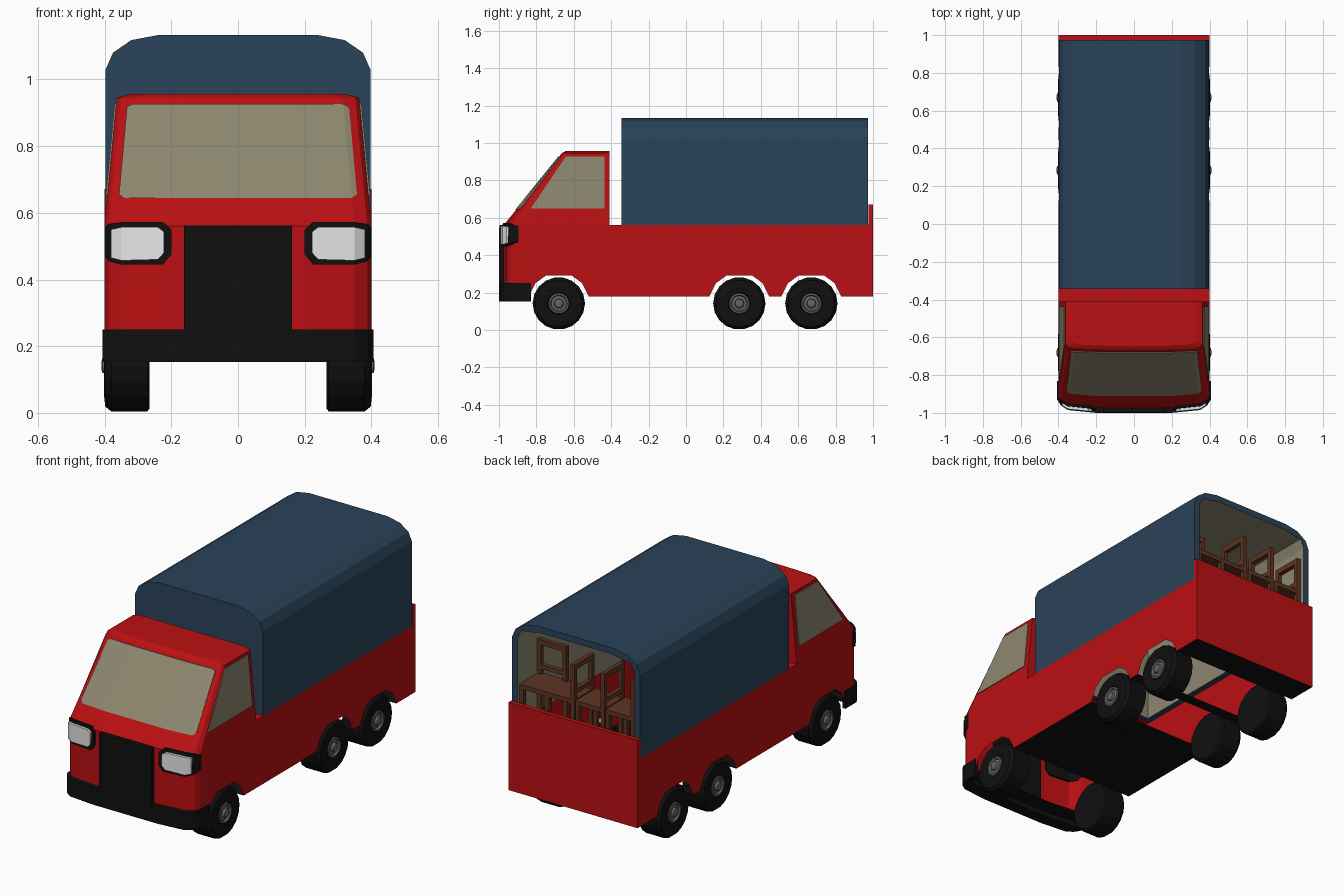
import bpy, bmesh, math
from mathutils import Vector

if "Cube" in bpy.data.objects:
    bpy.data.objects.remove(bpy.data.objects["Cube"])


def material(name, rgb):
    m = bpy.data.materials.new(name)
    m.diffuse_color = (*rgb, 1)
    m.use_nodes = True
    m.node_tree.nodes["Principled BSDF"].inputs["Base Color"].default_value = m.diffuse_color
    return m


RED = material("red paint", (0.50, 0.005, 0.006))
BLUE = material("blue canvas", (0.023, 0.056, 0.10))
TAN = material("tan glass and lining", (0.27, 0.245, 0.16))
BLACK = material("black", (0.005, 0.005, 0.005))
WHITE = material("lamp white", (0.8, 0.8, 0.8))
GREY = material("hub grey", (0.13, 0.13, 0.125))
BROWN = material("brown wood", (0.11, 0.034, 0.016))


def finish(name, bm, mats):
    me = bpy.data.meshes.new(name)
    bm.to_mesh(me)
    bm.free()
    for m in mats:
        me.materials.append(m)
    ob = bpy.data.objects.new(name, me)
    bpy.context.collection.objects.link(ob)
    return ob


def loft(name, rings, mats, rule=None):
    """Skin closed rings, cap the ends; rule gives a material index or None to delete."""
    bm = bmesh.new()
    vs = [[bm.verts.new(p) for p in r] for r in rings]
    n = len(vs[0])
    for a, b in zip(vs, vs[1:]):
        for i in range(n):
            j = (i + 1) % n
            bm.faces.new((a[i], a[j], b[j], b[i]))
    bm.faces.new(vs[0])
    bm.faces.new(vs[-1])
    bmesh.ops.recalc_face_normals(bm, faces=bm.faces)
    bm.normal_update()
    if rule:
        dead = []
        for f in bm.faces:
            k = rule(f.calc_center_median(), f.normal)
            if k is None:
                dead.append(f)
            else:
                f.material_index = k
        bmesh.ops.delete(bm, geom=dead, context='FACES')
    return finish(name, bm, mats)


def box(name, lo, hi, mats, rule=None):
    rings = [[(x, lo[1], lo[2]), (x, hi[1], lo[2]), (x, hi[1], hi[2]), (x, lo[1], hi[2])]
             for x in (lo[0], hi[0])]
    return loft(name, rings, mats, rule)


# Curved nose: cab half width by height, and the front surface as y(x, z)
EDGE = [(0, 0.07), (0.012, 0.04), (0.05, 0.015), (0.2, 0)]


def half_width(z):
    return 0.40 - max(0, z - 0.56) * 0.095


def nose(x, z):
    k = max(0, z - 0.56)
    e = min(max(half_width(z) - abs(x), 0), 0.2)
    for (e0, o0), (e1, o1) in zip(EDGE, EDGE[1:]):
        if e <= e1:
            off = o0 + (o1 - o0) * (e - e0) / (e1 - e0)
            break
    return -0.975 + 0.808 * k + off * (1 - 1.5 * k)


def stations(w):
    half = [w - e for e, _ in EDGE]
    return [-x for x in half] + half[::-1]


def nose_plate(name, cols, mat, front, back):
    """Plate following the nose; columns are (x low, z low, x high, z high)."""
    rings = [[(a, nose(a, b) - front, b), (c, nose(c, d) - front, d),
              (c, nose(c, d) + back, d), (a, nose(a, b) + back, b)] for a, b, c, d in cols]
    return loft(name, rings, [mat])


# Lower body: side outline with three wheel arches, hollow inside
AXLES = (-0.68, 0.285, 0.67)
under = [(0.975, 0.56), (0.975, 0.18)]
for c in reversed(AXLES):
    under += [(c + d, z) for d, z in ((0.16, 0.18), (0.125, 0.25), (0.07, 0.29),
                                      (-0.07, 0.29), (-0.125, 0.25), (-0.16, 0.18))]


def body_rule(c, n):
    if abs(n.x) > 0.99 or (n.y < -0.1 and c.y < -0.86):
        return 0
    if c.z > 0.55:
        return 0 if -0.42 < c.y < -0.34 else None
    return 1 if c.z < 0.185 else None


rings = []
for x in stations(0.40):
    pts = [(nose(x, 0.18), 0.18), (nose(x, 0.56), 0.56), (-0.41, 0.56), (-0.34, 0.56)] + under
    rings.append([(x, y, z) for y, z in pts])
loft("lower_body", rings, [RED, BLACK], body_rule)
box("tailgate", (-0.40, 0.975, 0.18), (0.40, 1.0, 0.672), [RED, BLACK],
    lambda c, n: 1 if n.z < -0.9 else 0)

# Cab
rings = []
for z, shrink in ((0.56, 1), (0.945, 1), (0.956, 0.9)):
    w = half_width(z)
    front = [(x * shrink, nose(x, z) + (1 - shrink) * 0.1, z) for x in stations(w)]
    rings.append([(-w * shrink, -0.41, z)] + front + [(w * shrink, -0.41, z)])
loft("cab", rings, [RED], lambda c, n: None if n.z < -0.9 else 0)

# Windows
cols = [(0.357, 0.655, 0.333, 0.918), (0.342, 0.645, 0.316, 0.927), (0.192, 0.645, 0.165, 0.927)]
cols = [(-a, b, -c, d) for a, b, c, d in cols] + cols[::-1]
nose_plate("windscreen", cols, TAN, 0.005, 0.003)
pane = [(-0.83, 0.65), (-0.642, 0.928), (-0.437, 0.928), (-0.437, 0.65)]
for s, side in ((1, "right"), (-1, "left")):
    loft(side + "_window", [[(s * (half_width(z) + o), y, z) for y, z in pane]
                            for o in (-0.003, 0.005)], [TAN])

# Grille, headlights and bumper
nose_plate("grille", [(x, 0.24, x, 0.562) for x in (-0.162, 0.162)], BLACK, 0.025, 0.01)
for s, side in ((1, "right"), (-1, "left")):
    frame = [(0.2, 0.475, 0.55), (0.225, 0.445, 0.572), (0.35, 0.445, 0.572),
             (0.388, 0.455, 0.567), (0.401, 0.47, 0.555)]
    lamp = [(0.222, 0.48, 0.543), (0.24, 0.46, 0.557), (0.35, 0.457, 0.557), (0.381, 0.465, 0.55)]
    nose_plate(side + "_headlight_frame", [(s * x, a, s * x, b) for x, a, b in frame], BLACK, 0.014, 0.01)
    nose_plate(side + "_headlight", [(s * x, a, s * x, b) for x, a, b in lamp], WHITE, 0.02, 0.0)
half = [(0.407, -0.83), (0.389, -0.83), (0.388, -0.88), (0.35, -0.91), (0.2, -0.93)]
rings = []
for x, back in [(-x, b) for x, b in half] + half[::-1]:
    f = nose(x, 0.2) - 0.025
    rings.append([(x, f, 0.152), (x, f, 0.25), (x, back, 0.25), (x, back, 0.152)])
loft("front_bumper", rings, [BLACK])

# Canopy: arched shell, blue outside and tan lining inside, open at the back and below
def arch(y, t):
    r = [(0.397 - t, 0.555), (0.397 - t, 1.03), (0.375 - t, 1.08),
         (0.32 - t * 0.7, 1.118 - t), (0.24 - t * 0.4, 1.133 - t)]
    return [Vector((-x, y, z)) for x, z in r] + [Vector((x, y, z)) for x, z in r[::-1]]


bm = bmesh.new()
shell = [[bm.verts.new(p) for p in arch(y, t)]
         for y, t in ((-0.345, 0), (0.974, 0), (0.974, 0.035), (-0.315, 0.035))]
for k in range(3):
    a, b = shell[k], shell[k + 1]
    for i in range(len(a) - 1):
        bm.faces.new((a[i], a[i + 1], b[i + 1], b[i])).material_index = 1 if k == 2 else 0
bm.faces.new(shell[0])
bm.faces.new(shell[3]).material_index = 1
for i in (0, -1):
    bm.faces.new([r[i] for r in shell])
bm.faces.new((shell[0][0], shell[0][-1], shell[3][-1], shell[3][0]))
bmesh.ops.recalc_face_normals(bm, faces=bm.faces)
finish("canopy", bm, [BLUE, TAN])

# Wheels: lathed tyre and hub on both sides of each axle
TYRE = ((0.265, 0.13), (0.272, 0.14), (0.38, 0.14), (0.398, 0.125), (0.402, 0.09),
        (0.398, 0.06), (0.385, 0.055))
HUB = ((0.38, 0.056), (0.4, 0.055), (0.402, 0.046), (0.392, 0.04), (0.395, 0.026),
       (0.407, 0.022), (0.41, 0.01))


def lathe(name, prof, s, y, mat):
    n = 18
    loft(name, [[(s * x, y + r * math.cos(i * math.tau / n), 0.142 + r * math.sin(i * math.tau / n))
                 for i in range(n)] for x, r in prof], [mat])


for y, place in zip(AXLES, ("front", "middle", "rear")):
    for s, side in ((1, "right"), (-1, "left")):
        lathe(f"{place}_{side}_tyre", TYRE, s, y, BLACK)
        lathe(f"{place}_{side}_hub", HUB, s, y, GREY)


# Wooden chairs inside the back: seat, four legs and an open back frame
def chair(name, cx, cy, angle):
    h, t = 0.09, 0.024
    parts = [((-h, -h, 0.745), (h, h, 0.77)),
             ((-h, -h + t, 0.935), (-h + t, h - t, 0.965)),
             ((-h, -h + t, 0.80), (-h + t, h - t, 0.825))]
    for y in (-h, h - t):
        parts.append(((-h, y, 0.77), (-h + t, y + t, 0.965)))
        for x in (-h, h - t):
            parts.append(((x, y, 0.56), (x + t, y + t, 0.745)))
    bm = bmesh.new()
    for lo, hi in parts:
        lo, hi = Vector(lo), Vector(hi)
        for v in bmesh.ops.create_cube(bm, size=1)["verts"]:
            v.co = (lo + hi) / 2 + v.co * (hi - lo)
    ob = finish(name, bm, [BROWN])
    ob.location = (cx, cy, 0)
    ob.rotation_euler.z = angle


for i, x in enumerate((-0.262, -0.076, 0.11)):
    chair(f"chair_{i + 1}", x, 0.87, 0)
chair("chair_4", 0.265 + 0.005, 0.87, math.pi / 2)
